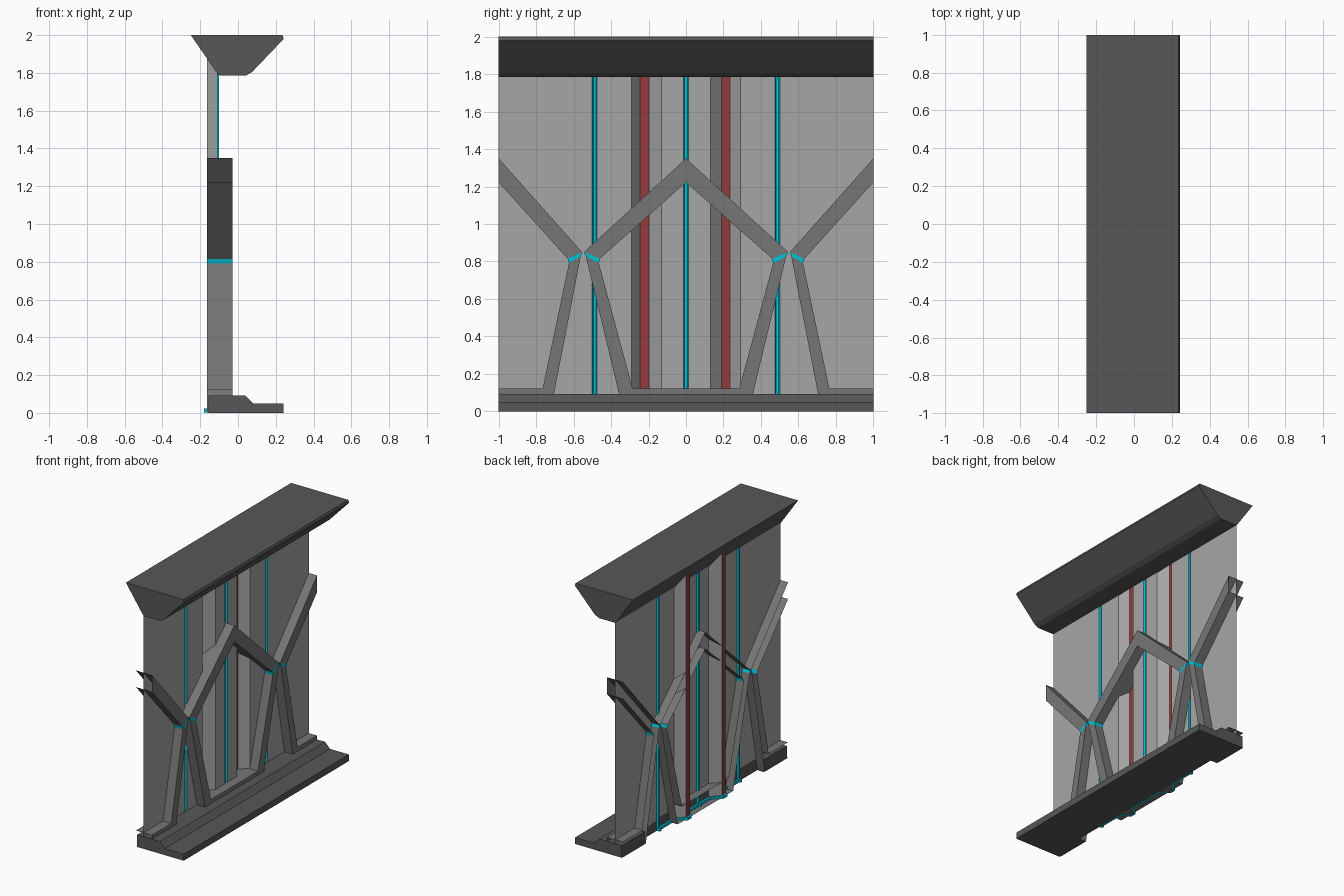
import bpy, bmesh

if "Cube" in bpy.data.objects:
    bpy.data.objects.remove(bpy.data.objects["Cube"])


def material(name, color):
    m = bpy.data.materials.new(name)
    m.diffuse_color = color
    m.use_nodes = True
    m.node_tree.nodes["Principled BSDF"].inputs["Base Color"].default_value = m.diffuse_color
    return m


DARK = material("dark_grey", (0.095, 0.095, 0.095, 1))
MID = material("mid_grey", (0.18, 0.18, 0.18, 1))
GREY = material("wall_grey", (0.38, 0.38, 0.38, 1))
CYAN = material("cyan_glow", (0.0, 0.55, 0.68, 1))
RED = material("red_strip", (0.29, 0.045, 0.045, 1))


def make(name, bm, mats):
    bmesh.ops.remove_doubles(bm, verts=bm.verts, dist=0.0005)
    me = bpy.data.meshes.new(name)
    bmesh.ops.recalc_face_normals(bm, faces=bm.faces)
    bm.to_mesh(me)
    bm.free()
    for m in mats:
        me.materials.append(m)
    ob = bpy.data.objects.new(name, me)
    bpy.context.collection.objects.link(ob)
    return ob


def prism(name, points, depth, mats):
    """Closed solid: polygon of 3D points swept along a vector."""
    bm = bmesh.new()
    f = bm.faces.new([bm.verts.new(p) for p in points])
    ext = bmesh.ops.extrude_face_region(bm, geom=[f], use_keep_orig=True)
    moved = [v for v in ext["geom"] if isinstance(v, bmesh.types.BMVert)]
    bmesh.ops.translate(bm, verts=moved, vec=depth)
    return make(name, bm, mats)


def along_y(name, profile, y0, y1):
    return prism(name, [(x, y0, z) for x, z in profile], (0, y1 - y0, 0), (DARK,))


# overhanging top beam
along_y("top_beam", [(-0.25, 2), (0.235, 2), (0.242, 1.98), (0.075, 1.805),
                     (0.04, 1.785), (-0.09, 1.785), (-0.105, 1.79)], -1, 1)

# stepped floor plinth with rear feet under the side frames
along_y("base_step", [(-0.10, 0), (0.24, 0), (0.24, 0.05), (0.08, 0.05),
                      (0.038, 0.093), (-0.10, 0.093)], -1, 1)
for name, a, b in (("left", -1, -0.72), ("right", 0.72, 1)):
    along_y("base_foot_" + name, [(-0.155, 0), (-0.1, 0), (-0.1, 0.093), (-0.155, 0.093)], a, b)

# wall section (x, y, material of the segment that follows)
W, D, C = -0.10, -0.165, -0.112


def light_groove(y):
    return [(W, y - 0.013, 1), (C, y - 0.007, 1), (C, y + 0.007, 1), (W, y + 0.013, 0)]


def red_groove(y0, r0, r1, y1):
    return [(W, y0, 0), (D, r0, 2), (D, r1, 0), (W, y1, 0)]


def wall_top(x):
    """Height where the wall meets the sloping back of the beam."""
    return 1.79 + (-0.10 - x) / 0.065 * 0.095


section = ([(W, -1, 0)] + light_groove(-0.488) + red_groove(-0.29, -0.245, -0.198, -0.13)
           + light_groove(0) + red_groove(0.13, 0.19, 0.235, 0.29)
           + light_groove(0.488) + [(W, 1, 0)])
bm = bmesh.new()
for (xa, ya, m), (xb, yb, _) in zip(section, section[1:]):
    f = bm.faces.new([bm.verts.new(p) for p in
                      ((xa, ya, 0.02), (xb, yb, 0.02),
                       (xb, yb, wall_top(xb)), (xa, ya, wall_top(xa)))])
    f.material_index = m
make("wall_panel", bm, (GREY, CYAN, RED))

# cyan conduit along the foot of the wall, following its section
run = [(x, y) for x, y, m in section if abs(y) < 0.51]
prism("floor_light", [(x, y, 0.002) for x, y in run]
      + [(x - 0.016, y, 0.002) for x, y in reversed(run)], (0, 0, 0.02), (CYAN,))

# open-backed channel frame: pairs of outer and inner edge points (y, z)
FRONT, BACK = -0.03, -0.165
centre = [((0, 1.35), (0, 1.222)), ((0.545, 0.85), (0.46, 0.815)),
          ((0.535, 0.828), (0.465, 0.79)), ((0.336, 0.005), (0.285, 0.123)),
          ((0, 0.005), (0, 0.123))]
side = [((1, 1.35), (1, 1.222)), ((0.555, 0.85), (0.632, 0.815)),
        ((0.562, 0.828), (0.625, 0.79)), ((0.722, 0.005), (0.765, 0.123)),
        ((1, 0.005), (1, 0.123))]


def channel(bm, pairs, s):
    for i, ((o0, n0), (o1, n1)) in enumerate(zip(pairs, pairs[1:])):
        # front plate, outer flange, inner flange
        for p, p1, xp, q, q1, xq in ((o0, o1, FRONT, n0, n1, FRONT),
                                     (o0, o1, BACK, o0, o1, FRONT),
                                     (n0, n1, FRONT, n0, n1, BACK)):
            quad = [(xp, s * p[0], p[1]), (xq, s * q[0], q[1]),
                    (xq, s * q1[0], q1[1]), (xp, s * p1[0], p1[1])]
            f = bm.faces.new([bm.verts.new(v) for v in quad])
            f.material_index = 1 if i == 1 else 0


bm = bmesh.new()
channel(bm, centre, 1)
channel(bm, centre, -1)
make("centre_frame", bm, (MID, CYAN))
for name, s in (("right", 1), ("left", -1)):
    bm = bmesh.new()
    channel(bm, side, s)
    make("side_frame_" + name, bm, (MID, CYAN))
